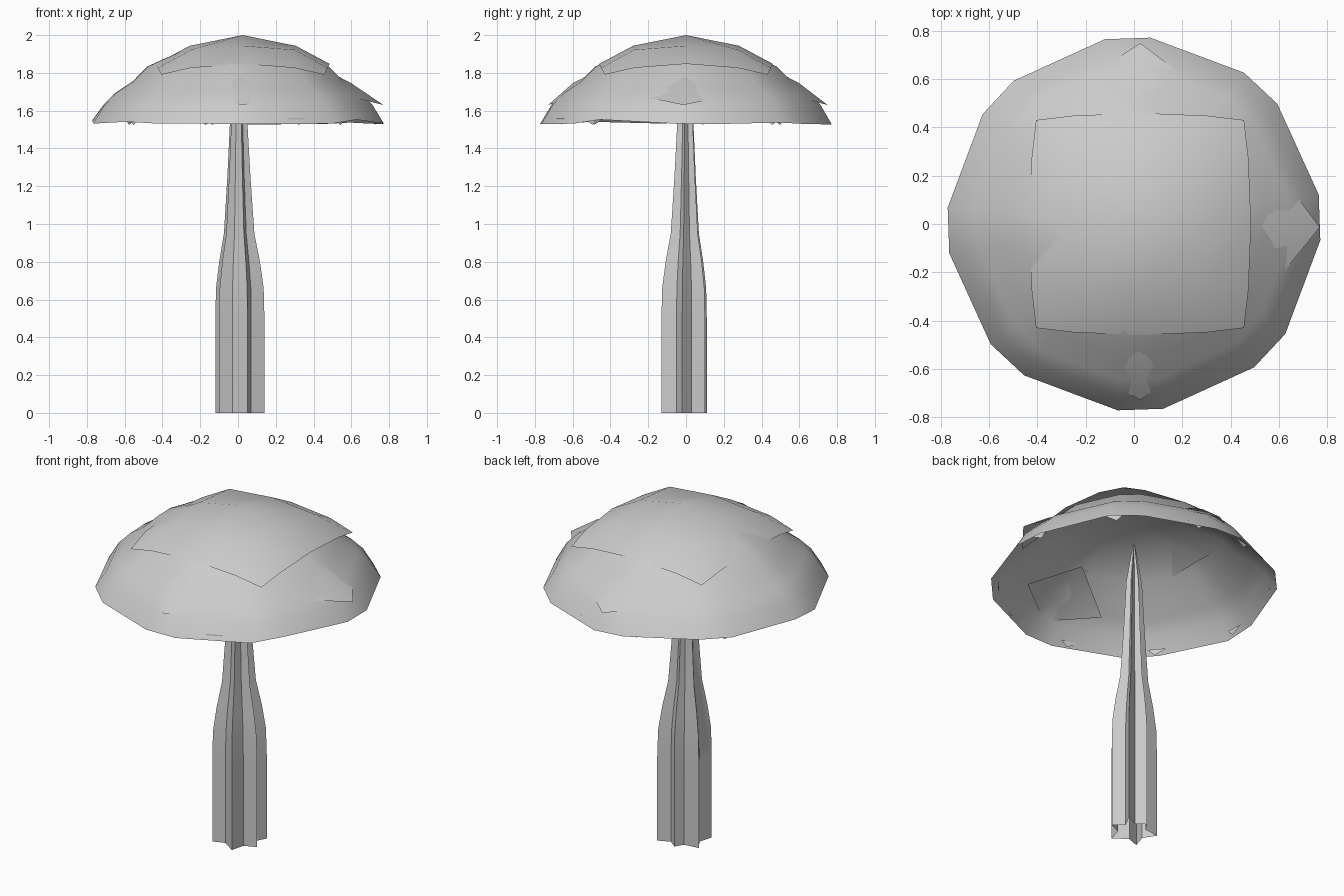
import bpy, math, random
from mathutils import Vector

cube = bpy.data.objects.get("Cube")
if cube:
    bpy.data.objects.remove(cube)

random.seed(4)
grey = bpy.data.materials.new("plain_grey")
grey.use_nodes = True
colour = (0.6, 0.6, 0.6, 1)
grey.diffuse_color = colour
grey.node_tree.nodes["Principled BSDF"].inputs["Base Color"].default_value = colour


def add_mesh(name, verts, faces, sharp=50):
    mesh = bpy.data.meshes.new(name)
    mesh.from_pydata(verts, [], faces)
    mesh.materials.append(grey)
    obj = bpy.data.objects.new(name, mesh)
    bpy.context.collection.objects.link(obj)
    bpy.ops.object.select_all(action='DESELECT')
    obj.select_set(True)
    bpy.context.view_layer.objects.active = obj
    bpy.ops.object.shade_smooth_by_angle(angle=math.radians(sharp))
    return obj


def bridge(rings, n):
    return [(r * n + i, r * n + (i + 1) % n, (r + 1) * n + (i + 1) % n, (r + 1) * n + i)
            for r in range(rings - 1) for i in range(n)]


# Trunk: fluted star section, swollen low down and drawn to a tip
section = [(.14, -.02), (.07, -.05), (.05, -.13), (-.03, -.075), (-.10, -.10),
           (-.075, -.02), (-.12, .05), (-.03, .06), (0, .11), (.05, .07), (.12, .10), (.085, .03)]
levels = [(0, 1), (.5, 1), (.66, .97), (.8, .83), (.95, .62), (1.25, .47), (1.55, .35), (1.8, .04)]
n = len(section)
add_mesh("trunk", [(x * s, y * s, z) for z, s in levels for x, y in section], bridge(len(levels), n))

# Cap: thin open dome whose rim is an octagon with clipped corners
profile = [(.775, 1.54), (.715, 1.63), (.65, 1.695), (.56, 1.755), (.48, 1.835), (.28, 1.925)]
angles = [math.radians(k * 45 + side * 7 + 2) for k in range(8) for side in (-1, 1)]
verts = []
for level, (radius, z) in enumerate(profile):
    for a in angles:
        jag = random.uniform(-.015, .015) if level == 0 else 0
        verts.append((radius * math.cos(a), radius * math.sin(a), z + jag))
n = len(angles)
faces = bridge(len(profile), n)
top = len(verts)
verts.append((0, 0, 1.98))
faces += [(top - n + i, top - n + (i + 1) % n, top) for i in range(n)]
add_mesh("cap_dome", verts, faces)

# Crown: square bowed sheet over the dome, its corners standing proud
steps = [-.46, -.28, 0, .28, .46]
verts = []
for y in steps:
    for x in steps:
        far, near = max(abs(x), abs(y)), min(abs(x), abs(y))
        z = 2 - .72 * far ** 2 - .27 * near ** 2
        pull = 1 - .3 * near ** 2
        verts.append((.025 + x * pull, y * pull, z))
m = len(steps)
faces = [(j * m + i, j * m + i + 1, (j + 1) * m + i + 1, (j + 1) * m + i)
         for j in range(m - 1) for i in range(m - 1)]
add_mesh("crown_sheet", verts, faces)


# Flaps: pointed sheet corners that lift off the dome
def flap(name, degrees, reach):
    a = math.radians(degrees)
    out = Vector((math.cos(a), math.sin(a), 0))
    side = Vector((-out.y, out.x, 0))
    points = [(reach, 0, 1.63), (.56, .27, 1.685), (.42, 0, 1.84), (.56, -.27, 1.685), (.6, 0, 1.745)]
    add_mesh(name, [out * r + side * s + Vector((0, 0, z)) for r, s, z in points],
             [(i, (i + 1) % 4, 4) for i in range(4)])


for name, degrees, reach in (("left_flap", -1, .77), ("back_flap", 88, .75), ("front_flap", -88, .73)):
    flap(name, degrees, reach)

# Rim tatters: small points hanging under the rim
for k in range(10):
    a = math.radians(k * 36 + random.uniform(-9, 9))
    tips = [(a - .07, .735, 1.56), (a + .07, .735, 1.56), (a + .02, .735, 1.525)]
    add_mesh("rim_tatter_%d" % k, [(r * math.cos(t), r * math.sin(t), z) for t, r, z in tips], [(0, 1, 2)])
